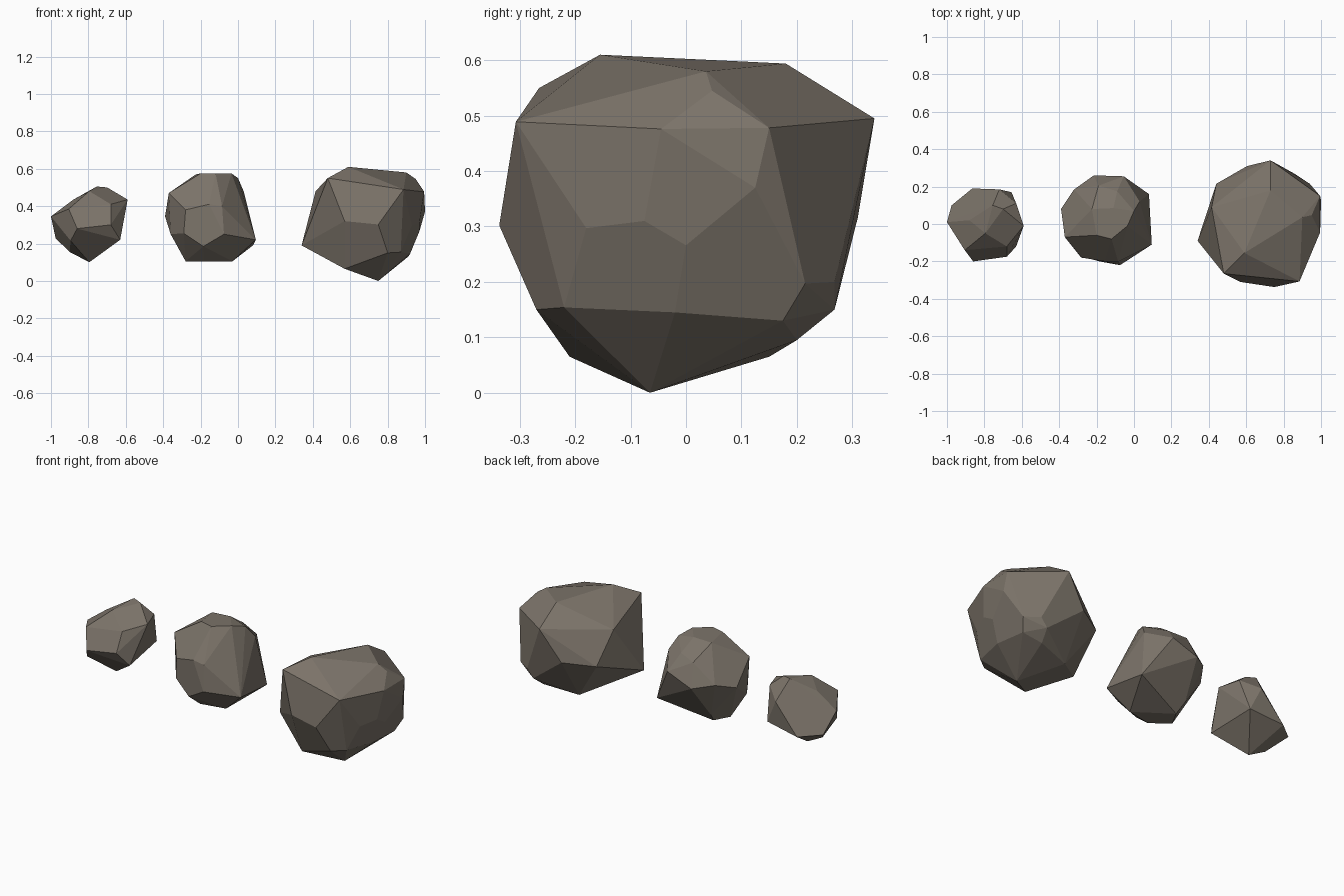
import bpy, bmesh, math

stone = bpy.data.materials.new("grey_brown_stone")
stone.diffuse_color = (0.2, 0.173, 0.142, 1.0)


def make_rock(name, corners):
    """Wrap flat facets round the outermost corners of a rock."""
    bm = bmesh.new()
    for c in corners:
        bm.verts.new(c)
    res = bmesh.ops.convex_hull(bm, input=bm.verts[:])
    loose = {g for g in res["geom_interior"] + res["geom_unused"]
             if isinstance(g, bmesh.types.BMVert)}
    bmesh.ops.delete(bm, geom=list(loose), context='VERTS')
    # merge nearly coplanar triangles into broad chipped facets
    bmesh.ops.dissolve_limit(bm, angle_limit=math.radians(9),
                             verts=bm.verts[:], edges=bm.edges[:])
    bmesh.ops.recalc_face_normals(bm, faces=bm.faces[:])
    me = bpy.data.meshes.new(name)
    bm.to_mesh(me)
    bm.free()
    me.materials.append(stone)
    ob = bpy.data.objects.new(name, me)
    bpy.context.collection.objects.link(ob)
    return ob


# Large boulder on the right
make_rock("large_rock", [
    (.73, .34, .495), (.73, .18, .594), (.59, -.155, .61), (.90, .036, .58),
    (.95, .047, .545), (.995, .15, .478), (1, .125, .37), (.995, -.045, .476),
    (.97, 0, .266), (.97, -.075, .31), (.93, -.18, .297), (.885, -.307, .489),
    (.75, -.337, .302), (.57, -.31, .32), (.48, -.265, .55), (.34, -.09, .19),
    (.415, .09, .48), (.44, .215, .30), (.605, .31, .316), (.80, -.27, .15),
    (.57, -.21, .065), (.75, -.065, 0), (.87, -.22, .154), (.92, -.02, .145),
    (.92, .04, .152), (.91, .175, .13), (.94, .215, .197), (.86, .268, .20),
    (.82, .268, .15), (.80, .20, .095), (.60, .15, .065)])

# Medium rock in the middle
make_rock("medium_rock", [
    (-.225, .08, .57), (-.11, .085, .575), (-.035, -.01, .575),
    (-.12, -.08, .575), (-.2, -.06, .575), (0, .07, .55), (.03, .12, .48),
    (-.19, .205, .49), (-.09, .175, .51), (-.055, .255, .42),
    (-.215, .26, .36), (-.32, .185, .38), (-.39, .08, .345),
    (-.37, -.07, .47), (-.36, -.06, .25), (-.28, -.18, .38),
    (-.29, -.17, .255), (-.155, -.2, .41), (-.085, -.2, .40),
    (-.075, -.22, .25), (-.185, -.2, .185), (.095, -.11, .22),
    (.08, .16, .19), (.055, .05, .39), (-.03, -.07, .105),
    (-.28, -.02, .105), (-.18, -.1, .105), (-.12, 0, .105),
    (-.23, .07, .105), (-.25, .12, .16)])

# Small rock on the left
make_rock("small_rock", [
    (-.755, .10, .505), (-.70, .08, .50), (-.59, -.01, .435),
    (-.63, .11, .44), (-.795, -.05, .48), (-.88, .02, .435),
    (-.835, -.12, .41), (-.68, -.12, .41), (-1, .01, .345),
    (-.975, .10, .228), (-.865, .19, .22), (-.905, -.14, .385),
    (-.72, .185, .39), (-.655, .17, .25), (-.86, -.2, .28),
    (-.68, -.175, .30), (-.895, -.145, .215), (-.63, -.12, .22),
    (-.9, 0, .155), (-.795, -.01, .10)])
